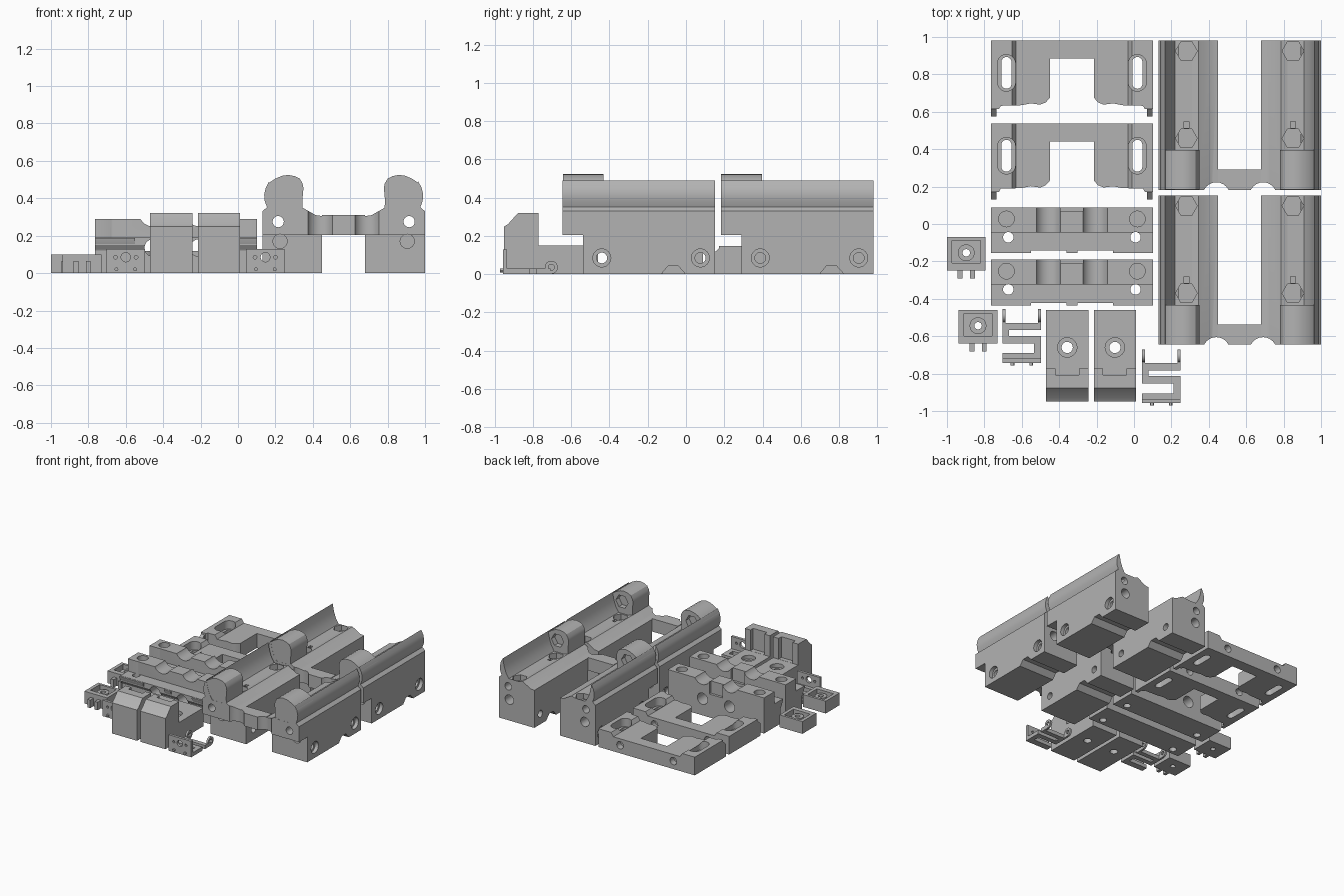
import bpy, bmesh, math

if "Cube" in bpy.data.objects:
    bpy.data.objects.remove(bpy.data.objects["Cube"])

grey = bpy.data.materials.new("plain grey")
grey.diffuse_color = (0.45, 0.45, 0.45, 1)
grey.use_nodes = True
grey.node_tree.nodes["Principled BSDF"].inputs["Base Color"].default_value = grey.diffuse_color


def prism(name, pts, axis, a, b):
    """Extrude a 2D profile along axis: x -> (y,z), y -> (x,z), z -> (x,y)."""
    def co(p, t):
        return {'x': (t, p[0], p[1]), 'y': (p[0], t, p[1]), 'z': (p[0], p[1], t)}[axis]
    bm = bmesh.new()
    lo = [bm.verts.new(co(p, a)) for p in pts]
    hi = [bm.verts.new(co(p, b)) for p in pts]
    bm.faces.new(lo)
    bm.faces.new(hi)
    n = len(pts)
    for i in range(n):
        j = (i + 1) % n
        bm.faces.new((lo[i], lo[j], hi[j], hi[i]))
    bmesh.ops.recalc_face_normals(bm, faces=bm.faces)
    me = bpy.data.meshes.new(name)
    bm.to_mesh(me)
    bm.free()
    me.materials.append(grey)
    ob = bpy.data.objects.new(name, me)
    bpy.context.collection.objects.link(ob)
    return ob


def box(name, x0, x1, y0, y1, z0, z1):
    return prism(name, [(x0, y0), (x1, y0), (x1, y1), (x0, y1)], 'z', z0, z1)


def circle(u, v, r, n=24, start=0.0):
    return [(u + r * math.cos(start + 2 * math.pi * i / n),
             v + r * math.sin(start + 2 * math.pi * i / n)) for i in range(n)]


def rod(axis, u, v, r, a, b, n=24, start=0.0, name="cutter"):
    return prism(name, circle(u, v, r, n, start), axis, a, b)


def stadium(x, y, r, half):
    arc = [math.pi * i / 10 for i in range(11)]
    return ([(x + r * math.cos(t), y + half + r * math.sin(t)) for t in arc] +
            [(x - r * math.cos(t), y - half - r * math.sin(t)) for t in arc])


def combine(ob, others, op='DIFFERENCE'):
    for c in others:
        m = ob.modifiers.new("cut", 'BOOLEAN')
        m.operation, m.object, m.solver = op, c, 'EXACT'
        bpy.context.view_layer.objects.active = ob
        bpy.ops.object.modifier_apply(modifier=m.name)
        bpy.data.objects.remove(c)
    return ob


# Rail carriers: two mirrored rails joined by a scooped bridge
BLOCK = [(.13, 0), (.45, 0), (.45, .305), (.415, .31), (.345, .35), (.31, .34), (.22, .34),
         (.195, .38), (.178, .43), (.166, .49), (.148, .455), (.14, .42), (.143, .385),
         (.155, .352), (.13, .33)]
KNOB = [(.165, .31), (.156, .354), (.144, .386), (.141, .42), (.15, .46), (.17, .485), (.2, .505),
        (.235, .52), (.27, .525), (.305, .518), (.33, .505), (.345, .48), (.35, .455),
        (.347, .42), (.344, .39), (.346, .353), (.34, .31)]
CX = 0.565
for y0 in (-.645, .183):
    y1 = y0 + .797
    for side in (0, 1):
        mx = (lambda x: 2 * CX - x) if side else (lambda x: x)
        mp = lambda pts: [(mx(x), z) for x, z in pts]
        rail = prism("rail", mp(BLOCK), 'y', y0, y1)
        notch = [(y0 + .505, -.01), (y0 + .515, 0), (y0 + .55, .042), (y0 + .605, .042),
                 (y0 + .643, 0), (y0 + .653, -.01)]
        cuts = [box("cutter", 0, 1.2, y0 - .1, y0 + .108, -.1, .205),
                prism("cutter", notch, 'x', 0, 1.2),
                rod('y', mx(.215), .275, .03, y0 - .1, y1 + .1),
                rod('y', mx(.225), .17, .038, y0, y0 + .2),
                rod('y', mx(.225), .17, .038, y1 - .1, y1 + .1),
                rod('z', mx(.44), y0 - .033, .073, -.1, .6),
                box("cutter", mx(.28) - .013, mx(.28) + .013, y0 + .33, y0 + .365, .31, .4)]
        for dy in (.205, .72):
            cuts.append(rod('x', y0 + dy, .085, .028, 0, 1.2))
            edge = mx(.13)
            cuts.append(rod('x', y0 + dy, .085, .047, edge - .03, edge + .03))
        for dy in (.275, .742):
            cuts.append(rod('z', mx(.28), y0 + dy, .058, .295, .4, 6))
        combine(rail, cuts)
        knob = prism("rail_knob", mp(KNOB), 'y', y0 + .001, y0 + .213)
        combine(knob, [rod('y', mx(.25), .435, .055, y0 + .17, y0 + .3, 6)])
    bridge = box("bridge", .45, .68, y0, y0 + .108, .205, .31)
    combine(bridge, [rod('z', x, y0 - .033, .073, 0, .6) for x in (.44, .69)])

# Slotted U-shaped plates with slightly raised ends
PX = -.332
half = [(.433, .615), (.39, .615), (.38, .632), (.27, .635), (.22, .645), (.17, .638),
        (.14, .65), (.118, .675), (.118, .885)]
outline = ([(PX - d, y) for d, y in half] + [(PX + d, y) for d, y in reversed(half)] +
           [(PX + .433, .98), (PX - .433, .98)])
for off in (0, -.443):
    plate = prism("slotted_plate", [(x, y + off) for x, y in outline], 'z', 0, .148)
    valley = [(PX - .328, .158), (PX - .3, .118), (PX + .3, .118), (PX + .328, .158)]
    cuts = [prism("cutter", valley, 'y', 0, 1.2)]
    for s in (-1, 1):
        x = PX + s * .35
        cuts += [prism("cutter", stadium(x, .808 + off, .027, .058), 'z', -.1, .5),
                 prism("cutter", stadium(x, .808 + off, .048, .05), 'z', .08, .5),
                 rod('y', PX + s * .24, .065, .03, .93 + off, 1.1 + off)]
    combine(plate, cuts)
    # sloped corner tips
    for s in (-1, 1):
        tip = [(.575 + off, 0), (.63 + off, 0), (.63 + off, .147), (.575 + off, .1)]
        x0, x1 = sorted((PX + s * .432, PX + s * .402))
        prism("plate_tip", tip, 'x', x0, x1)

# Stepped clamp bars with two shallow scoops and two tunnels
for y0 in (-.422, -.143):
    prof = [(y0 + .02, 0), (y0 + .232, 0), (y0 + .232, .29), (y0 + .098, .29), (y0 + .098, .19),
            (y0, .19), (y0, .15), (y0 + .02, .12)]
    bar = prism("clamp_bar", prof, 'x', PX - .433, PX + .433)
    cuts = [box("cutter", PX - .06, PX + .06, y0 + .212, y0 + .4, .19, .4)]
    for s in (-1, 1):
        cuts += [rod('y', PX + s * .125, .323, .073, y0 + .09, y0 + .4),
                 rod('y', PX + s * .122, .135, .046, y0 - .1, y0 + .4),
                 rod('z', PX + s * .34, y0 + .072, .028, -.1, .4),
                 rod('z', PX + s * .35, y0 + .17, .042, .19, .4)]
    combine(bar, cuts)
    # undercut front lip in three pieces
    for a, b in ((-.433, -.22), (-.03, .03), (.22, .433)):
        lip = [(y0 + .03, .122), (y0 + .018, .122), (y0 - .013, .18), (y0 - .013, .188), (y0 + .03, .188)]
        prism("bar_lip", lip, 'x', PX + a, PX + b)

# Tall wedge clamps with a screw tongue
for cx in (-.357, -.102):
    prof = [(-.95, 0), (-.46, 0), (-.46, .15), (-.772, .15), (-.772, .32), (-.878, .32),
            (-.93, .262), (-.95, .25)]
    clamp = prism("wedge_clamp", prof, 'x', cx - .113, cx + .113)
    combine(clamp, [box("cutter", cx - .063, cx + .063, -.808, -.7, .151, .5),
                    rod('z', cx, -.66, .03, -.1, .4),
                    rod('z', cx, -.66, .052, .12, .4)])

# Spring clips: face plate, serpentine spring and two hooked arms
for cx, y0 in ((-.6, -.742), (.146, -.957)):
    l, r = cx - .103, cx + .103
    face = box("clip_face", l, r, y0, y0 + .022, 0, .13)
    combine(face, [rod('y', cx, .085, .025, y0 - .1, y0 + .1)] +
            [rod('y', cx + s * .055, .085, .01, y0 - .1, y0 + .1, 12) for s in (-1, 1)])
    path = [(l, .0), (r, .0), (r, .143), (l + .035, .143), (l + .035, .175), (r, .175), (r, .213),
            (l, .213), (l, .103), (r - .037, .103), (r - .037, .052), (l, .052)]
    prism("clip_spring", [(x, y0 + y) for x, y in path], 'z', 0, .03)
    for s in (-1, 1):
        x = cx + s * .095
        box("clip_arm", x - .008, x + .008, y0 + .2, y0 + .25, 0, .03)
        eye = rod('x', y0 + .253, .036, .034, x - .008, x + .008, name="clip_eye")
        combine(eye, [rod('x', y0 + .253, .036, .016, x - .1, x + .1, 16)])
        rod('y', cx + s * .05, .02, .01, y0 - .014, y0 + .002, 12, name="clip_pin")

# Small trays with a screw boss and two front prongs
for cx, y1 in ((-.897, -.069), (-.834, -.459)):
    y0, cy = y1 - .18, y1 - .085
    tray = box("small_tray", cx - .103, cx + .103, y0, y1, 0, .1)
    combine(tray, [box("cutter", cx - .075, cx + .075, y0 + .04, y1 - .02, .045, .3)])
    combine(tray, [rod('z', cx, cy, .045, .02, .085)], 'UNION')
    combine(tray, [rod('z', cx, cy, .02, -.1, .3, 16)])
    for s in (-1, 1):
        box("tray_prong", cx + s * .033 - .013, cx + s * .033 + .013, y0 - .042, y0 + .002, 0, .065)

# Keep edges sharp while rounding the curved faces
for ob in bpy.context.scene.objects:
    ob.select_set(True)
    bpy.context.view_layer.objects.active = ob
bpy.ops.object.shade_smooth_by_angle(angle=math.radians(30))
